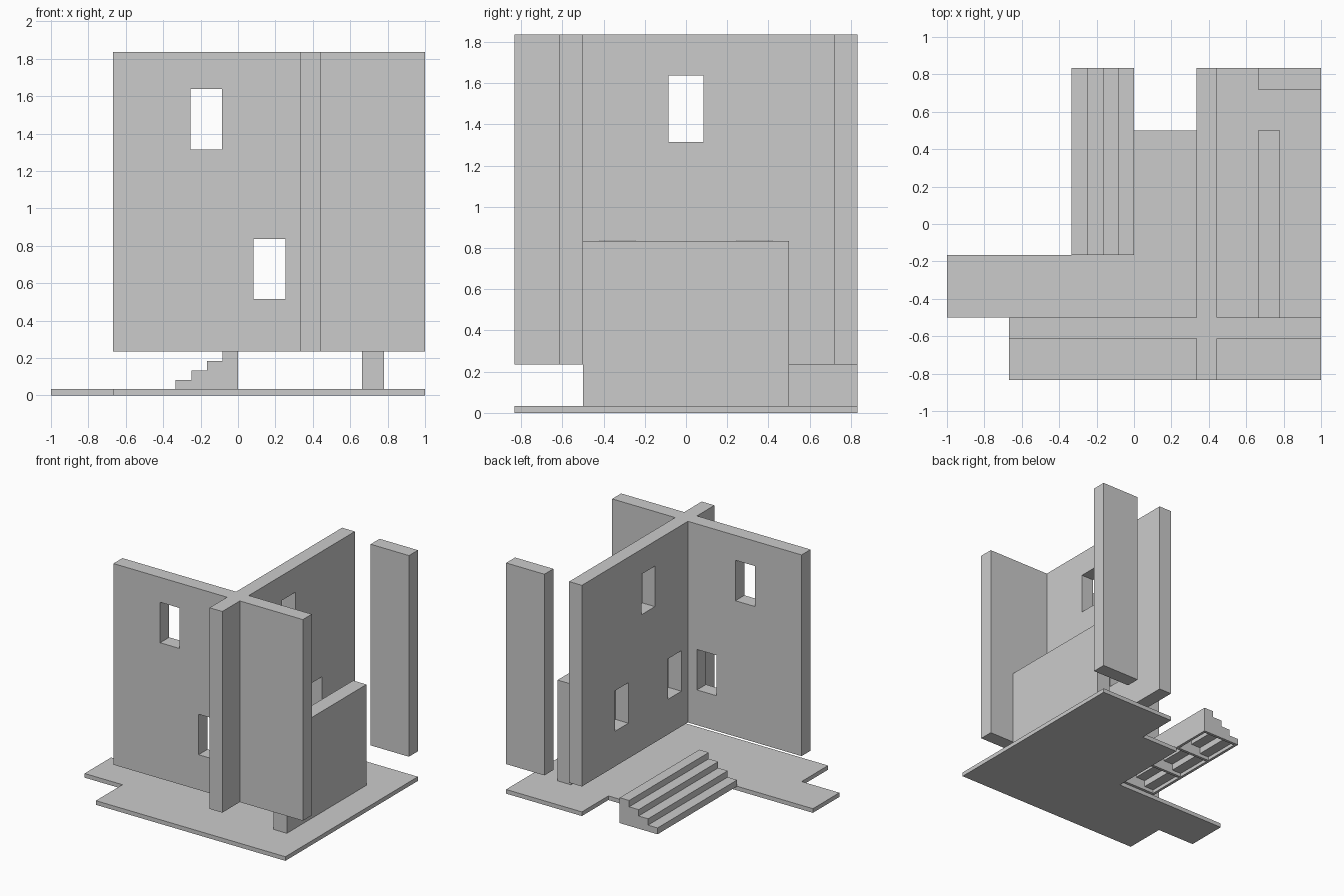
import bpy, bmesh
from mathutils import Vector

if "Cube" in bpy.data.objects:
    bpy.data.objects.remove(bpy.data.objects["Cube"])


def prism(name, pts, vec):
    # flat outline pushed along a vector
    bm = bmesh.new()
    face = bm.faces.new([bm.verts.new(p) for p in pts])
    out = bmesh.ops.extrude_face_region(bm, geom=[face])
    bmesh.ops.translate(bm, vec=Vector(vec),
                        verts=[v for v in out["geom"] if isinstance(v, bmesh.types.BMVert)])
    bmesh.ops.recalc_face_normals(bm, faces=bm.faces)
    mesh = bpy.data.meshes.new(name)
    bm.to_mesh(mesh)
    bm.free()
    ob = bpy.data.objects.new(name, mesh)
    bpy.context.collection.objects.link(ob)
    return ob


def slab(name, outline, z0, z1):
    return prism(name, [(x, y, z0) for x, y in outline], (0, 0, z1 - z0))


def box(name, x0, x1, y0, y1, z0, z1):
    return slab(name, [(x0, y0), (x1, y0), (x1, y1), (x0, y1)], z0, z1)


def cut(target, cutters):
    for c in cutters:
        m = target.modifiers.new("cut", "BOOLEAN")
        m.operation, m.solver, m.object = "DIFFERENCE", "EXACT", c
        c.hide_render = True
        c.hide_set(True)


F, B, T = 0.033, 0.235, 1.835   # floor top, wall base, wall top

# floor
slab("floor", [(-.667, -.833), (1, -.833), (1, .833), (.333, .833), (.333, .5), (0, .5),
               (0, -.167), (-1, -.167), (-1, -.5), (-.667, -.5)], 0, F)

# crossing walls with window openings
walls = slab("cross_walls", [(-.667, -.613), (.333, -.613), (.333, -.833), (.445, -.833),
                             (.445, -.613), (1, -.613), (1, -.5), (.445, -.5), (.445, .833),
                             (.333, .833), (.333, -.5), (-.667, -.5)], B, T)
LOW, HIGH = (.515, .837), (1.315, 1.637)
holes = [box("window_cutter", x - .085, x + .085, -.7, -.4, *z)
         for x, z in ((-.17, HIGH), (.168, LOW))]
holes += [box("window_cutter", .25, .52, y - .085, y + .085, *z)
          for y, z in ((0, HIGH), (-.333, LOW), (.333, LOW))]
cut(walls, holes)

# separate tall panel and low wall
box("corner_panel", .663, 1, .72, .833, B, T)
box("low_wall", .663, .78, -.5, .5, F, .835)


# stairs, hollow and ribbed underneath
def steps(x0, x1, z0, first, n=4, run=.0833, rise=.0505):
    pts = [(x1, z0), (x0, z0)]
    for i in range(n):
        z = first + i * rise
        pts += [(x0 + i * run, z), (x1 if i == n - 1 else x0 + (i + 1) * run, z)]
    return pts


def stair_prism(name, prof, y0, y1):
    return prism(name, [(x, y0, z) for x, z in prof], (0, y1 - y0, 0))


stairs = stair_prism("stairs", steps(-.333, 0, F, F + .0505), -.167, .833)
t = .022
bay = (1 - 4 * t) / 3
cut(stairs, [stair_prism("stair_cutter", steps(-.333 + t, -t, F - .05, F + .0505 - t),
                         -.167 + t + i * (bay + t), -.167 + (i + 1) * (bay + t))
             for i in range(3)])
